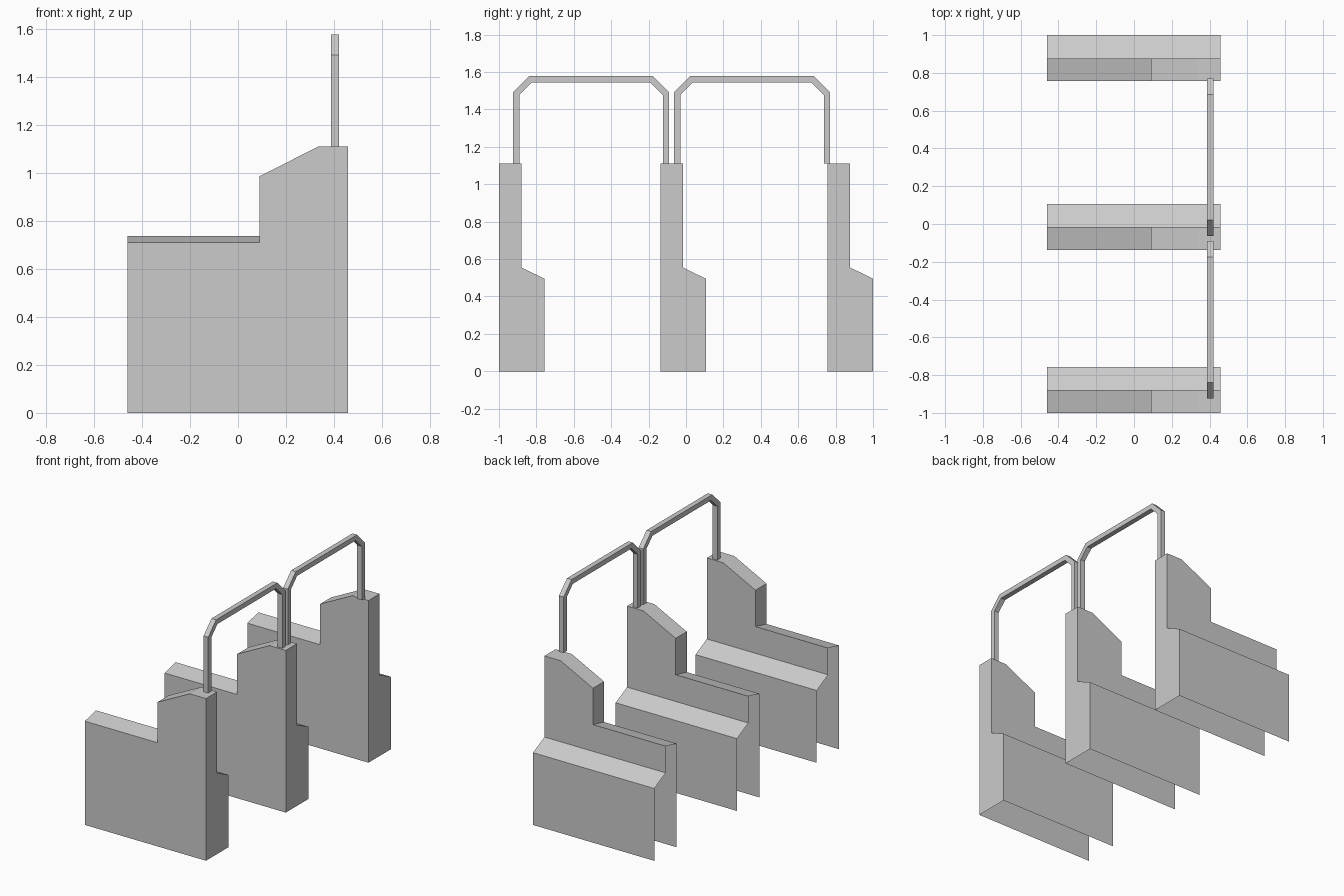
import bpy
import bmesh

cube = bpy.data.objects.get("Cube")
if cube:
    bpy.data.objects.remove(cube, do_unlink=True)

# One plain grey for everything
grey = bpy.data.materials.new("light_grey")
grey.use_nodes = True
colour = (0.6, 0.6, 0.6, 1.0)
grey.diffuse_color = colour
grey.node_tree.nodes["Principled BSDF"].inputs["Base Color"].default_value = colour


def make_object(name, bm):
    mesh = bpy.data.meshes.new(name)
    bm.to_mesh(mesh)
    bm.free()
    mesh.materials.append(grey)
    obj = bpy.data.objects.new(name, mesh)
    bpy.context.collection.objects.link(obj)
    return obj


LEFT, RIGHT = -0.46, 0.458
STEP, SHOULDER = 0.09, 0.335


def outline(base, low):
    """Side outline in x and z of one face of a partition."""
    return [(LEFT, base), (RIGHT, base), (RIGHT, 1.11), (SHOULDER, 1.11),
            (STEP, 0.987), (STEP, low), (LEFT, low)]


def partition(name, y0):
    """Stepped wall with a rear ledge, open underneath and at the low end."""
    y1, y2 = y0 + 0.12, y0 + 0.243
    bm = bmesh.new()
    front = [bm.verts.new((x, y0, z)) for x, z in outline(0.0, 0.71)]
    back = [bm.verts.new((x, y1, z)) for x, z in outline(0.555, 0.738)]
    lip = [bm.verts.new((x, y2, 0.495)) for x in (LEFT, RIGHT)]
    foot = [bm.verts.new((x, y2, 0.0)) for x in (LEFT, RIGHT)]
    bm.faces.new(front)
    bm.faces.new(back[::-1])
    # Top faces and the step
    for i in range(2, 6):
        bm.faces.new((front[i + 1], front[i], back[i], back[i + 1]))
    # Ledge slope, ledge back and tall end
    bm.faces.new((back[0], back[1], lip[1], lip[0]))
    bm.faces.new((lip[0], lip[1], foot[1], foot[0]))
    bm.faces.new((front[1], foot[1], lip[1], back[1], back[2], front[2]))
    return make_object(name, bm)


def handrail(name, y_start):
    """Square bar bent into an arch with chamfered corners."""
    width, centre = 0.835, y_start + 0.4175
    # Half of the arch as (outer, inner) pairs, measured from its start
    half = [((0.0, 1.11), (0.034, 1.11)),
            ((0.0, 1.492), (0.034, 1.478)),
            ((0.086, 1.578), (0.1, 1.544))]
    pairs = half + [tuple((width - y, z) for y, z in p) for p in half[::-1]]
    bm = bmesh.new()
    rings = []
    for outer, inner in pairs:
        corners = [(0.387, outer), (0.422, outer), (0.422, inner), (0.387, inner)]
        rings.append([bm.verts.new((x, centre - width / 2 + y, z))
                      for x, (y, z) in corners])
    for a, b in zip(rings, rings[1:]):
        for i in range(4):
            j = (i + 1) % 4
            bm.faces.new((a[i], a[j], b[j], b[i]))
    bm.faces.new(rings[0])
    bm.faces.new(rings[-1])
    bmesh.ops.recalc_face_normals(bm, faces=bm.faces)
    return make_object(name, bm)


# Three partitions in a row
for name, y in (("front_partition", -1.0), ("middle_partition", -0.137),
                ("rear_partition", 0.757)):
    partition(name, y)

# Two arched rails joining them
handrail("front_handrail", -0.925)
handrail("rear_handrail", -0.064)
